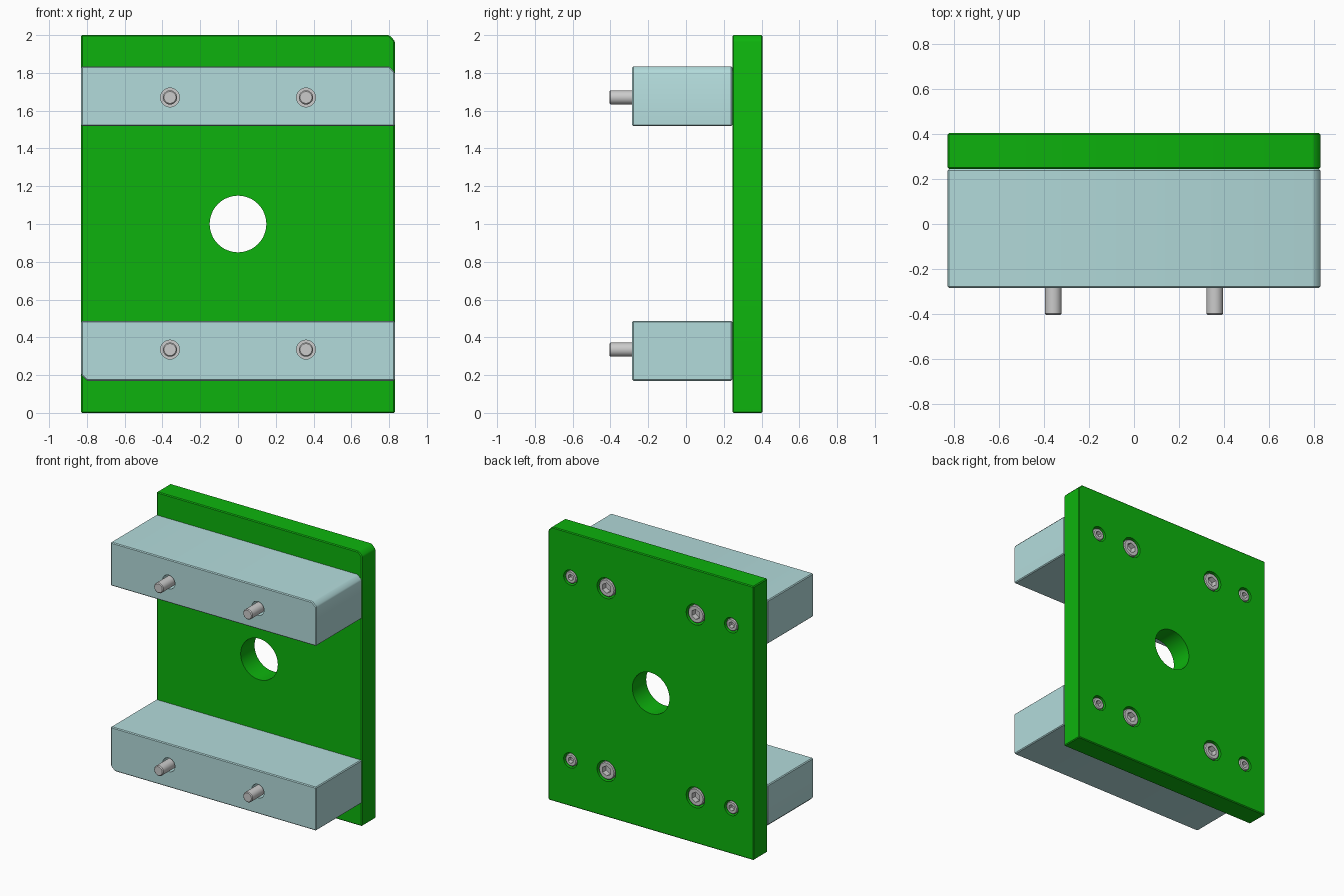
import bpy, bmesh
from math import sin, cos, tau, radians

if "Cube" in bpy.data.objects:
    bpy.data.objects.remove(bpy.data.objects["Cube"])


def material(name, color):
    m = bpy.data.materials.new(name)
    m.diffuse_color = color
    m.use_nodes = True
    m.node_tree.nodes["Principled BSDF"].inputs["Base Color"].default_value = m.diffuse_color
    return m


def add_object(name, bm, mat=None):
    bmesh.ops.recalc_face_normals(bm, faces=bm.faces)
    mesh = bpy.data.meshes.new(name)
    bm.to_mesh(mesh)
    bm.free()
    ob = bpy.data.objects.new(name, mesh)
    bpy.context.collection.objects.link(ob)
    if mat:
        mesh.materials.append(mat)
    return ob


def lathe(bm, profile, x=0, z=0, seg=40):
    """Closed solid of revolution about the y axis; profile is (radius, y)."""
    rings = [[bm.verts.new((x + r * sin(tau * i / seg), y, z + r * cos(tau * i / seg)))
              for i in range(seg)] for r, y in profile]
    for a, b in zip(rings, rings[1:]):
        for i in range(seg):
            j = (i + 1) % seg
            bm.faces.new((a[i], a[j], b[j], b[i]))
    bm.faces.new(rings[0])
    bm.faces.new(rings[-1])


def slab(name, outline, y0, y1, mat):
    """Extrude an xz outline from y0 to y1 and break its edges slightly."""
    bm = bmesh.new()
    face = bm.faces.new([bm.verts.new((x, y0, z)) for x, z in outline])
    ext = bmesh.ops.extrude_face_region(bm, geom=[face])["geom"]
    bmesh.ops.translate(bm, vec=(0, y1 - y0, 0),
                        verts=[v for v in ext if isinstance(v, bmesh.types.BMVert)])
    bmesh.ops.recalc_face_normals(bm, faces=bm.faces)
    bmesh.ops.bevel(bm, geom=bm.edges[:], offset=0.006, segments=1,
                    profile=0.5, affect='EDGES')
    return add_object(name, bm, mat)


def cut(ob, cutter):
    mod = ob.modifiers.new("cut", 'BOOLEAN')
    mod.operation = 'DIFFERENCE'
    mod.solver = 'EXACT'
    mod.object = cutter
    deps = bpy.context.evaluated_depsgraph_get()
    mesh = bpy.data.meshes.new_from_object(ob.evaluated_get(deps))
    ob.modifiers.clear()
    ob.data = mesh


W, C = 0.83, 0.03
FRONT, JOINT, BACK = -0.285, 0.245, 0.405
BOLT_X, SCREW_X, ROWS = 0.36, 0.65, (0.335, 1.67)
green = material("green", (0.004, 0.45, 0.004, 1))
pale = material("pale_blue", (0.45, 0.71, 0.71, 1))

# Back plate and the two bars, each with one corner cut off
plate = slab("back_plate", [(-W, 0), (W, 0), (W, 2 - C), (W - C, 2), (-W, 2)],
             JOINT, BACK, green)
upper = slab("upper_bar", [(-W, 1.518), (W, 1.518), (W, 1.835 - C), (W - C, 1.835), (-W, 1.835)],
             FRONT, JOINT, pale)
lower = slab("lower_bar", [(-W + C, 0.17), (W, 0.17), (W, 0.487), (-W, 0.487), (-W, 0.17 + C)],
             FRONT, JOINT, pale)

# Drill the centre hole, counterbored bolt holes and blind screw holes
bm = bmesh.new()
lathe(bm, [(0.15, 0.5), (0.15, 0.1)], 0, 1, 64)
for z in ROWS:
    for s in (-1, 1):
        lathe(bm, [(0.075, 0.45), (0.075, 0.325), (0.05, 0.325), (0.05, -0.45)], s * BOLT_X, z)
        lathe(bm, [(0.055, 0.45), (0.055, 0.35), (0.03, 0.35), (0.03, 0.03)], s * SCREW_X, z)
drills = add_object("drill_cutter", bm)
for part in (plate, upper, lower):
    cut(part, drills)
bpy.data.objects.remove(drills)


def socket_screw(name, head_r, shaft_r, tip, seat, hex_r):
    """Cap screw pointing to -y with a hexagon socket in its head."""
    top, b = 0.402, 0.006
    bm = bmesh.new()
    lathe(bm, [(shaft_r - b, tip), (shaft_r, tip + b), (shaft_r, seat), (head_r, seat),
               (head_r, top - b), (head_r - b, top)])
    ob = add_object(name, bm)
    bm = bmesh.new()
    lathe(bm, [(hex_r, 0.45), (hex_r, top - 0.4 * (top - seat) - 0.01)], seg=6)
    key = add_object("hex_cutter", bm)
    cut(ob, key)
    bpy.data.objects.remove(key)
    return ob


# Long clamping bolts and short fixing screws, repeated in both rows
fasteners = []
for name, x, dims in (("long_bolt", BOLT_X, (0.064, 0.0375, -0.405, 0.325, 0.037)),
                      ("fixing_screw", SCREW_X, (0.045, 0.025, 0.05, 0.35, 0.023))):
    first = socket_screw(name, *dims)
    spots = [(s * x, 0, z) for z in ROWS for s in (-1, 1)]
    first.location = spots[0]
    fasteners.append(first)
    for spot in spots[1:]:
        ob = first.copy()
        ob.location = spot
        bpy.context.collection.objects.link(ob)

# Smooth the round walls, keep corners crisp
for ob in [plate, upper, lower] + fasteners:
    bpy.ops.object.select_all(action='DESELECT')
    ob.select_set(True)
    bpy.context.view_layer.objects.active = ob
    bpy.ops.object.shade_smooth_by_angle(angle=radians(30))
